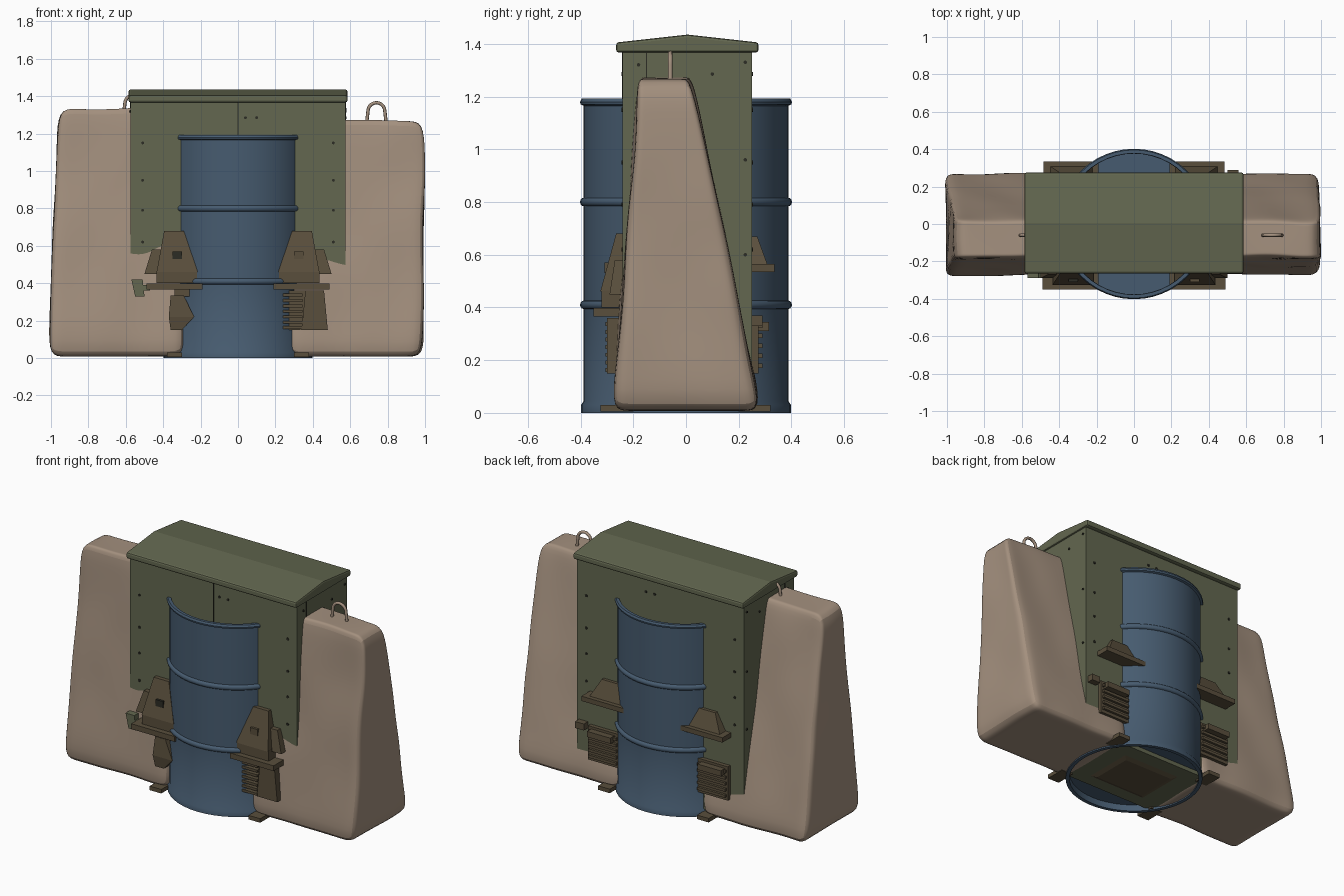
import bpy, bmesh, math
from mathutils import Vector, noise

cube = bpy.data.objects.get("Cube")
if cube:
    bpy.data.objects.remove(cube, do_unlink=True)


def material(name, rgb):
    m = bpy.data.materials.new(name)
    m.use_nodes = True
    m.diffuse_color = (*rgb, 1)
    bsdf = next(n for n in m.node_tree.nodes if n.type == 'BSDF_PRINCIPLED')
    bsdf.inputs["Base Color"].default_value = (*rgb, 1)
    bsdf.inputs["Roughness"].default_value = 0.8
    return m


CONCRETE = material("concrete", (0.37, 0.28, 0.21))
OLIVE = material("olive_metal", (0.125, 0.137, 0.08))
BLUE = material("blue_drum_paint", (0.062, 0.105, 0.16))
BROWN = material("brown_metal", (0.1, 0.077, 0.045))
DARK = material("dark_bolt", (0.025, 0.025, 0.018))


def finish(name, bm, mat, smooth=None):
    bmesh.ops.recalc_face_normals(bm, faces=bm.faces)
    me = bpy.data.meshes.new(name)
    bm.to_mesh(me)
    bm.free()
    me.materials.append(mat)
    ob = bpy.data.objects.new(name, me)
    bpy.context.collection.objects.link(ob)
    if smooth:
        bpy.ops.object.select_all(action='DESELECT')
        ob.select_set(True)
        bpy.context.view_layer.objects.active = ob
        bpy.ops.object.shade_smooth_by_angle(angle=math.radians(smooth))
    return ob


def frustum(name, mat, z0, z1, x0, x1, y0, y1, top=None):
    """Box whose top rectangle may differ from the bottom one."""
    tx0, tx1, ty0, ty1 = top or (x0, x1, y0, y1)
    bm = bmesh.new()
    bmesh.ops.create_cube(bm, size=2)
    for v in bm.verts:
        r = (tx0, tx1, ty0, ty1) if v.co.z > 0 else (x0, x1, y0, y1)
        v.co = (r[v.co.x > 0], r[2 + (v.co.y > 0)], z1 if v.co.z > 0 else z0)
    return finish(name, bm, mat)


def prism(name, mat, points, x0, x1):
    """Extrude a (y, z) outline along x."""
    bm = bmesh.new()
    face = bm.faces.new([bm.verts.new((x0, y, z)) for y, z in points])
    ext = bmesh.ops.extrude_face_region(bm, geom=[face])
    for v in ext["geom"]:
        if isinstance(v, bmesh.types.BMVert):
            v.co.x = x1
    return finish(name, bm, mat)


def bevel(ob, width, segments=2):
    mod = ob.modifiers.new("bevel", 'BEVEL')
    mod.width, mod.segments = width, segments


def block(name, side, inner, outer_low, outer_top, front, top_z):
    """Lumpy cast block: a tapered grid with noise, rounded by subdivision."""
    bm = bmesh.new()
    bmesh.ops.create_cube(bm, size=1)
    bmesh.ops.subdivide_edges(bm, edges=bm.edges, cuts=7, use_grid_fill=True)
    for v in bm.verts:
        u, w, t = v.co + Vector((0.5, 0.5, 0.5))
        y0 = front + (-0.178 - front) * t
        y1 = 0.285 + (0.022 - 0.285) * t
        x = inner + (outer_low + (outer_top - outer_low) * t - inner) * u
        p = Vector((side * x, y0 + (y1 - y0) * w, 0.008 + top_z * t - 0.012 * t * u))
        lump = noise.noise_vector(p * 4.0 + Vector((side * 9, 3, 1))) * 0.016
        lump.z *= min(1, p.z * 8) * 0.5
        v.co = p + lump
        v.co.z = max(v.co.z, 0.008)
    ob = finish(name, bm, CONCRETE, 80)
    ob.modifiers.new("round", 'SUBSURF').levels = 2
    ob.modifiers["round"].render_levels = 2


def tube(name, mat, pts, radius):
    cu = bpy.data.curves.new(name, 'CURVE')
    cu.dimensions, cu.bevel_depth, cu.bevel_resolution = '3D', radius, 2
    sp = cu.splines.new('POLY')
    sp.points.add(len(pts) - 1)
    for p, co in zip(sp.points, pts):
        p.co = (*co, 1)
    cu.materials.append(mat)
    bpy.context.collection.objects.link(bpy.data.objects.new(name, cu))


# Concrete blocks with lifting loops
block("left_concrete_block", 1, 0.27, 0.985, 1.0, -0.277, 1.268)
block("right_concrete_block", -1, 0.29, 1.015, 0.955, -0.285, 1.332)
for name, cx, base in (("left_lifting_loop", 0.74, 1.23), ("right_lifting_loop", -0.56, 1.27)):
    arc = [(cx + 0.045 * math.cos(a), -0.06, base + 0.09 + 0.045 * math.sin(a))
           for a in (math.pi * i / 10 for i in range(11))]
    tube(name, CONCRETE, [(cx + 0.055, -0.06, base)] + arc + [(cx - 0.055, -0.06, base)], 0.009)

# Central cabinet, seam, corner strip and pitched roof
frustum("cabinet", OLIVE, 0.015, 1.375, -0.575, 0.575, -0.24, 0.25)
frustum("front_seam", DARK, 1.1, 1.37, -0.003, 0.003, -0.243, -0.235)
for s in (-1, 1):
    frustum("side_seam", DARK, 0.9, 1.37, s * 0.575 - 0.003, s * 0.575 + 0.003, -0.152, -0.148)
roof = prism("roof", OLIVE, [(-0.265, 1.367), (0.275, 1.367), (0.275, 1.405),
                             (0.005, 1.435), (-0.265, 1.405)], -0.585, 0.585)
bevel(roof, 0.01)
frustum("base_cap", BROWN, 0.004, 0.016, -0.17, 0.17, -0.13, 0.13, (-0.2, 0.2, -0.16, 0.16))

# Bolts on the cabinet walls
bm = bmesh.new()
spots = [(s * 0.51, z) for s in (-1, 1) for z in (0.62, 0.79, 0.95, 1.15)]
spots += [(x, 1.285) for x in (0.04, 0.1)]
for x, z in spots:
    for y in (-0.241, 0.251):
        r = bmesh.ops.create_cone(bm, cap_ends=True, segments=8, radius1=0.008, radius2=0.008, depth=0.008)
        for v in r["verts"]:
            v.co = (x + v.co.x, y + v.co.z, z + v.co.y)
for s in (-1, 1):
    for y, z in ((0.1, 1.285), (0.225, 0.96), (0.225, 0.6), (-0.18, 1.32), (0.225, 1.33)):
        r = bmesh.ops.create_cone(bm, cap_ends=True, segments=8, radius1=0.007, radius2=0.007, depth=0.008)
        for v in r["verts"]:
            v.co = (s * 0.576 + v.co.z, y + v.co.x, z + v.co.y)
finish("bolts", bm, DARK)

# Open drum shell, lathed, with rolled hoops and a recessed floor
R = 0.388
profile = [(R - 0.012, 0.0), (R + 0.01, 0.0), (R + 0.01, 0.03), (R, 0.045)]
for hoop in (0.41, 0.8):
    profile += [(R + 0.014 * math.sin(math.pi * i / 6), hoop - 0.016 * math.cos(math.pi * i / 6))
                for i in range(7)]
profile += [(R, 1.165), (R + 0.012, 1.17), (R + 0.014, 1.18), (R + 0.008, 1.192),
            (R - 0.01, 1.192), (R - 0.012, 1.18)]
bm = bmesh.new()
N = 48
rings = [[bm.verts.new((r * math.cos(2 * math.pi * k / N), r * math.sin(2 * math.pi * k / N), z))
          for r, z in profile] for k in range(N)]
for k in range(N):
    a, b = rings[k], rings[(k + 1) % N]
    for i in range(len(profile)):
        j = (i + 1) % len(profile)
        bm.faces.new((a[i], b[i], b[j], a[j]))
finish("drum", bm, BLUE, 35)
bm = bmesh.new()
bmesh.ops.create_circle(bm, cap_ends=True, segments=N, radius=R - 0.005)
bmesh.ops.translate(bm, verts=bm.verts, vec=(0, 0, 0.04))
finish("drum_floor", bm, BLUE)


def span(s, a, b):
    return (a, b) if s > 0 else (-b, -a)


# Hoods, rails and feet around the drum, mirrored side to side
for s, side in ((-1, "right"), (1, "left")):
    # front hood with side flap, notch plate and rail
    x0, x1 = span(s, 0.215, 0.435)
    frustum(f"front_{side}_hood", BROWN, 0.46, 0.68, x0, x1, -0.325, -0.23,
            (*span(s, 0.29, 0.395), -0.265, -0.23))
    frustum(f"front_{side}_hood_lip", BROWN, 0.4, 0.465, x0, x1, -0.32, -0.24)
    frustum(f"front_{side}_flap", BROWN, 0.45, 0.58, *span(s, 0.42, 0.5), -0.29, -0.24,
            (*span(s, 0.4, 0.46), -0.27, -0.24))
    frustum(f"front_{side}_hood_plate", DARK if s < 0 else BROWN, 0.53, 0.57,
            *span(s, 0.3, 0.35), -0.309, -0.28)
    frustum(f"front_{side}_rail", BROWN, 0.365, 0.398, *span(s, 0.19, 0.49), -0.35, -0.24)
    # back hood and rail
    frustum(f"back_{side}_hood", BROWN, 0.56, 0.67, *span(s, 0.22, 0.45), 0.24, 0.31,
            (*span(s, 0.27, 0.39), 0.24, 0.27))
    frustum(f"back_{side}_rail", BROWN, 0.535, 0.565, *span(s, 0.19, 0.485), 0.24, 0.335)
    # back grille with frame and ribs
    frustum(f"back_{side}_grille", BROWN, 0.15, 0.36, *span(s, 0.27, 0.48), 0.24, 0.275)
    for i in range(5):
        frustum(f"back_{side}_rib", BROWN, 0.17 + 0.038 * i, 0.187 + 0.038 * i,
                *span(s, 0.28, 0.47), 0.27, 0.29)
    frustum(f"back_{side}_grille_cap", BROWN, 0.31, 0.345, *span(s, 0.3, 0.46), 0.25, 0.315)
    # feet under the drum
    for y0, y1 in ((-0.325, -0.2), (0.2, 0.32)):
        frustum("foot", BROWN, 0.005, 0.03, *span(s, 0.3, 0.38), y0, y1)

# Ribbed panel at the front left
frustum("front_left_panel", BROWN, 0.15, 0.36, 0.34, 0.48, -0.3, -0.24, (0.36, 0.46, -0.3, -0.24))
frustum("front_left_panel_back", BROWN, 0.15, 0.36, 0.23, 0.36, -0.275, -0.24)
for i in range(7):
    frustum("front_left_rib", BROWN, 0.155 + 0.029 * i, 0.17 + 0.029 * i, 0.235, 0.345, -0.305, -0.26)

# Hanging jaw at the front right, with a small clamp beside it
frustum("front_right_jaw_lower", BROWN, 0.15, 0.22, -0.36, -0.3, -0.3, -0.24, (-0.37, -0.235, -0.31, -0.24))
frustum("front_right_jaw_upper", BROWN, 0.22, 0.335, -0.37, -0.235, -0.31, -0.24, (-0.36, -0.29, -0.3, -0.24))
frustum("front_right_jaw_stem", BROWN, 0.33, 0.37, -0.34, -0.26, -0.29, -0.24)
frustum("clamp_jaw", OLIVE, 0.33, 0.42, -0.55, -0.5, -0.29, -0.25, (-0.57, -0.51, -0.29, -0.25))
frustum("clamp_arm", OLIVE, 0.36, 0.39, -0.52, -0.47, -0.29, -0.26)
frustum("back_clamp", BROWN, 0.33, 0.37, 0.5, 0.56, 0.23, 0.29)
